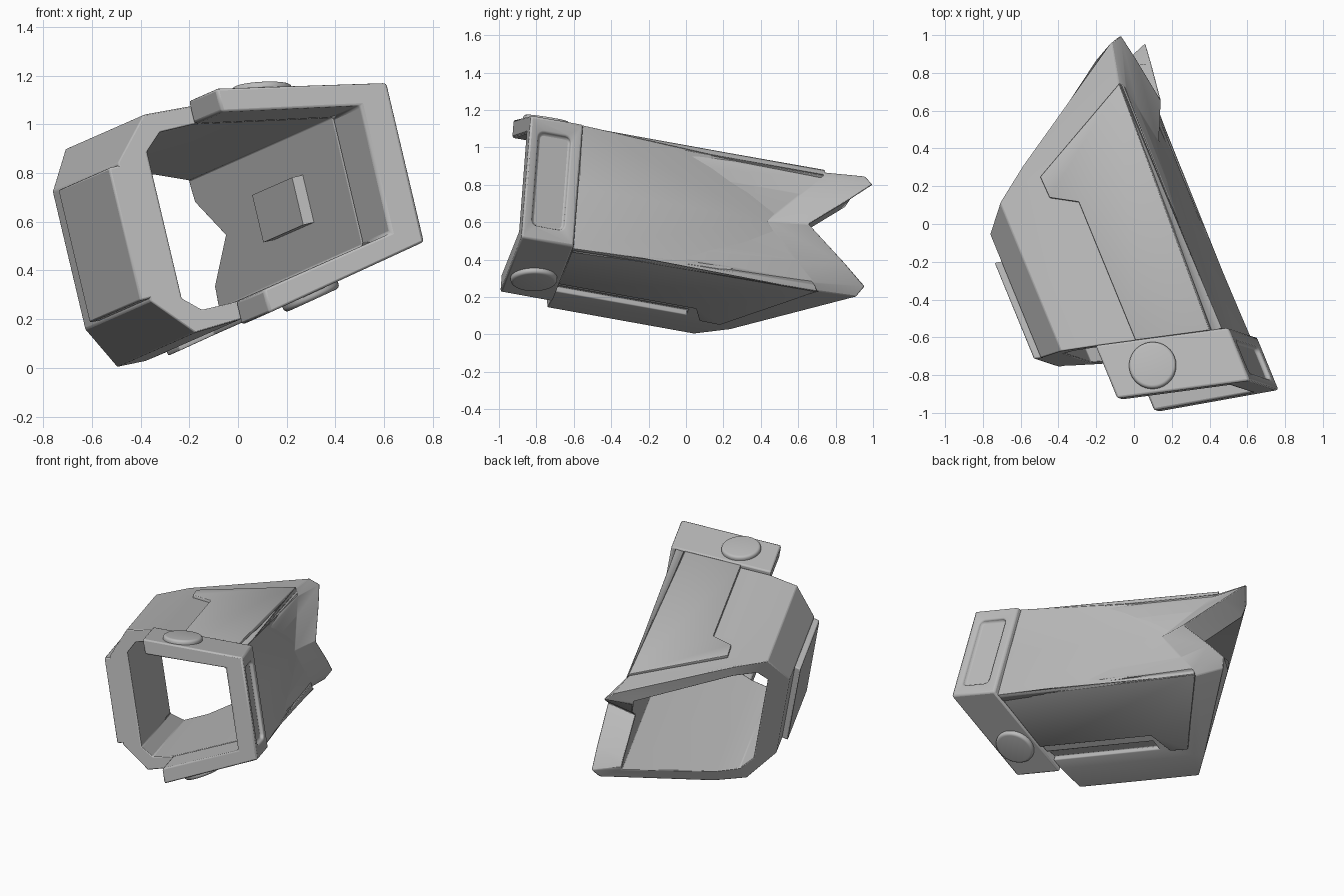
import bpy, bmesh
from math import radians
from mathutils import Matrix, Vector

default = bpy.data.objects.get("Cube")
if default:
    bpy.data.objects.remove(default, do_unlink=True)

grey = bpy.data.materials.new("armour grey")
grey.use_nodes = True
grey.diffuse_color = (0.5, 0.5, 0.5, 1)
grey.node_tree.nodes["Principled BSDF"].inputs["Base Color"].default_value = grey.diffuse_color

# Slanted frame: a = across, b = up (mirror axis), t = depth along the tube
FRAME = Matrix(((0.973, -0.23, -0.41, 0.69),
                (0.151, 0.075, 1.0, -0.854),
                (0.23, 0.973, -0.18, 0.845),
                (0, 0, 0, 1)))
FRONT = 0.28


def finish(name, bm, frame=True):
    if frame:
        bm.transform(FRAME)
    bmesh.ops.recalc_face_normals(bm, faces=bm.faces)
    mesh = bpy.data.meshes.new(name)
    bm.to_mesh(mesh)
    bm.free()
    mesh.materials.append(grey)
    obj = bpy.data.objects.new(name, mesh)
    bpy.context.collection.objects.link(obj)
    bpy.ops.object.select_all(action='DESELECT')
    obj.select_set(True)
    bpy.context.view_layer.objects.active = obj
    bpy.ops.object.shade_smooth_by_angle(angle=radians(35))
    return obj


def mirrored(verts, faces):
    """Half mesh plus its reflection in b, welded on the middle."""
    bm = bmesh.new()
    for side in (1, -1):
        vs = [bm.verts.new((a, side * b, t)) for a, b, t in verts]
        for f in faces:
            bm.faces.new([vs[i] for i in f])
    bmesh.ops.remove_doubles(bm, verts=bm.verts, dist=0.0005)
    return bm


def loft(columns, cap=False):
    """Closed loops of points, one per column, joined along the section."""
    n = len(columns[0])
    verts = [p for col in columns for p in col]
    faces = [(c * n + r, c * n + (r + 1) % n, (c + 1) * n + (r + 1) % n, (c + 1) * n + r)
             for c in range(len(columns) - 1) for r in range(n)]
    if cap:
        faces.append(tuple(range(len(verts) - n, len(verts))))
    return mirrored(verts, faces)


def box(name, a, b, t, corner=0.0):
    bm = bmesh.new()
    bmesh.ops.create_cube(bm, size=1)
    for v in bm.verts:
        v.co = [r[0] if c < 0 else r[1] for c, r in zip(v.co, (a, b, t))]
    if corner:
        edges = [e for e in bm.edges if abs(e.verts[0].co.x - e.verts[1].co.x) > 0.01]
        bmesh.ops.bevel(bm, geom=edges, offset=corner, segments=4, profile=0.5, affect='EDGES')
    return finish(name, bm)


def round_edges(obj, width):
    mod = obj.modifiers.new("soft edges", 'BEVEL')
    mod.width = width
    mod.segments = 2
    mod.limit_method = 'ANGLE'
    mod.angle_limit = radians(32)


def cut(obj, cutter):
    cutter.hide_render = True
    cutter.hide_viewport = True
    cutter.display_type = 'WIRE'
    mod = obj.modifiers.new("cut", 'BOOLEAN')
    mod.operation = 'DIFFERENCE'
    mod.solver = 'EXACT'
    mod.object = cutter


def rear(a):
    return 1.83 + 0.87 * a


def top(a):
    return 0.311 - 0.2015 * a


# Main tube: inner rear, inner front, outer front, crease, flared rear edge
wall = [((-0.045, 0), (-0.03, 0, 1.29), (0.07, 0, 1.5), (-0.13, 0), 1.5),
        ((-0.045, 0.178), (-0.03, 0.178, 1.457), (0.063, 0.178, 1.71), (-0.13, 0.178), 1.71),
        ((-0.045, 0.285), (-0.03, 0.285, 1.56), (0.055, 0.28, 1.825), (-0.13, 0.25), 1.717),
        ((-0.08, 0.327), (-0.05, 0.325, 1.58), (0, 0.33, 1.79), (-0.13, 0.27), 1.717)]
columns = [[(*i, ti), (*i, FRONT), (*o, FRONT), c, r] for o, c, r, i, ti in wall]
for o, i in (((-0.69, 0.45), (-0.69, 0.375)), ((-0.88, 0.46), (-0.83, 0.375)),
             ((-1.03, 0.29), (-0.9, 0.31)), ((-1.03, 0), (-0.9, 0))):
    end = rear(o[0])
    columns.append([(*i, rear(i[0])), (*i, FRONT), (*o, FRONT), (*o, end - 0.07), (*o, end)])
tube = finish("tube_shell", loft(columns))

# Long slots sunk in the top and bottom of the tube
for side, label in ((1, "top"), (-1, "bottom")):
    depth = top(-0.58) - 0.022
    span = sorted((side * depth, side * 0.6))
    cut(tube, box(label + "_slot_cutter", (-0.615, -0.545), span, (0.2, 0.98)))
round_edges(tube, 0.006)

# Raised cover plate wrapping the top, right wall and bottom
A = -0.042
outline = [(A, FRONT), (A, 1.58), (-0.624, 1.163), (-0.62, 1.053), (-0.485, 1.012), (-0.485, FRONT)]
verts = [(a, top(a) + 0.004, t) for a, t in outline] + [(A, 0, FRONT), (A, 0, 1.29)]
bm = mirrored(verts, [tuple(range(6)), (0, 1, 7, 6)])
corners = [e for e in bm.edges if len(e.link_faces) == 2
           and all(abs(v.co.y) > 0.2 and abs(v.co.x - A) < 0.001 for v in e.verts)]
bmesh.ops.bevel(bm, geom=corners, offset=0.05, segments=5, profile=0.5, affect='EDGES')
cover = finish("cover_plate", bm)
mod = cover.modifiers.new("thickness", 'SOLIDIFY')
mod.thickness = 0.03
mod.offset = 0
round_edges(cover, 0.005)

# Front collar, open on one side, with a sunken panel on its closed side
collar_section = [((0, 0), (-0.13, 0)), ((0, 0.335), (-0.13, 0.27)), ((-0.69, 0.474), (-0.69, 0.375))]
collar = finish("front_collar", loft(
    [[(*i, FRONT), (*i, 0), (*o, 0), (*o, FRONT)] for o, i in collar_section], cap=True))
cut(collar, box("panel_cutter", (-0.025, 0.1), (-0.255, 0.255), (0.05, 0.22), corner=0.03))
round_edges(collar, 0.012)

# Raised plate on the narrow side, and block inside the opposite wall
side_plate = box("side_plate", (-1.07, -1.0), (-0.28, 0.28), (FRONT, 0.79))
round_edges(side_plate, 0.008)
box("inner_block", (-0.175, -0.12), (-0.1, 0.1), (0.67, 1.07))

# Round buttons on the top and bottom of the collar
for side, label in ((1, "top"), (-1, "bottom")):
    across = FRAME.to_3x3() @ Vector((1, -0.2015 * side, 0))
    along = FRAME.to_3x3() @ Vector((0, 0, 1))
    normal = across.cross(along).normalized()
    centre = FRAME @ Vector((-0.448, 0.425 * side, 0.14))
    bm = bmesh.new()
    bmesh.ops.create_cone(bm, cap_ends=True, segments=48, radius1=0.125, radius2=0.125, depth=0.056)
    rims = [e for e in bm.edges if abs(e.verts[0].co.z - e.verts[1].co.z) < 0.001]
    bmesh.ops.bevel(bm, geom=rims, offset=0.018, segments=4, profile=0.5, affect='EDGES')
    bm.transform(Matrix.Translation(centre) @ normal.to_track_quat('Z', 'Y').to_matrix().to_4x4())
    finish(label + "_button", bm, frame=False)
